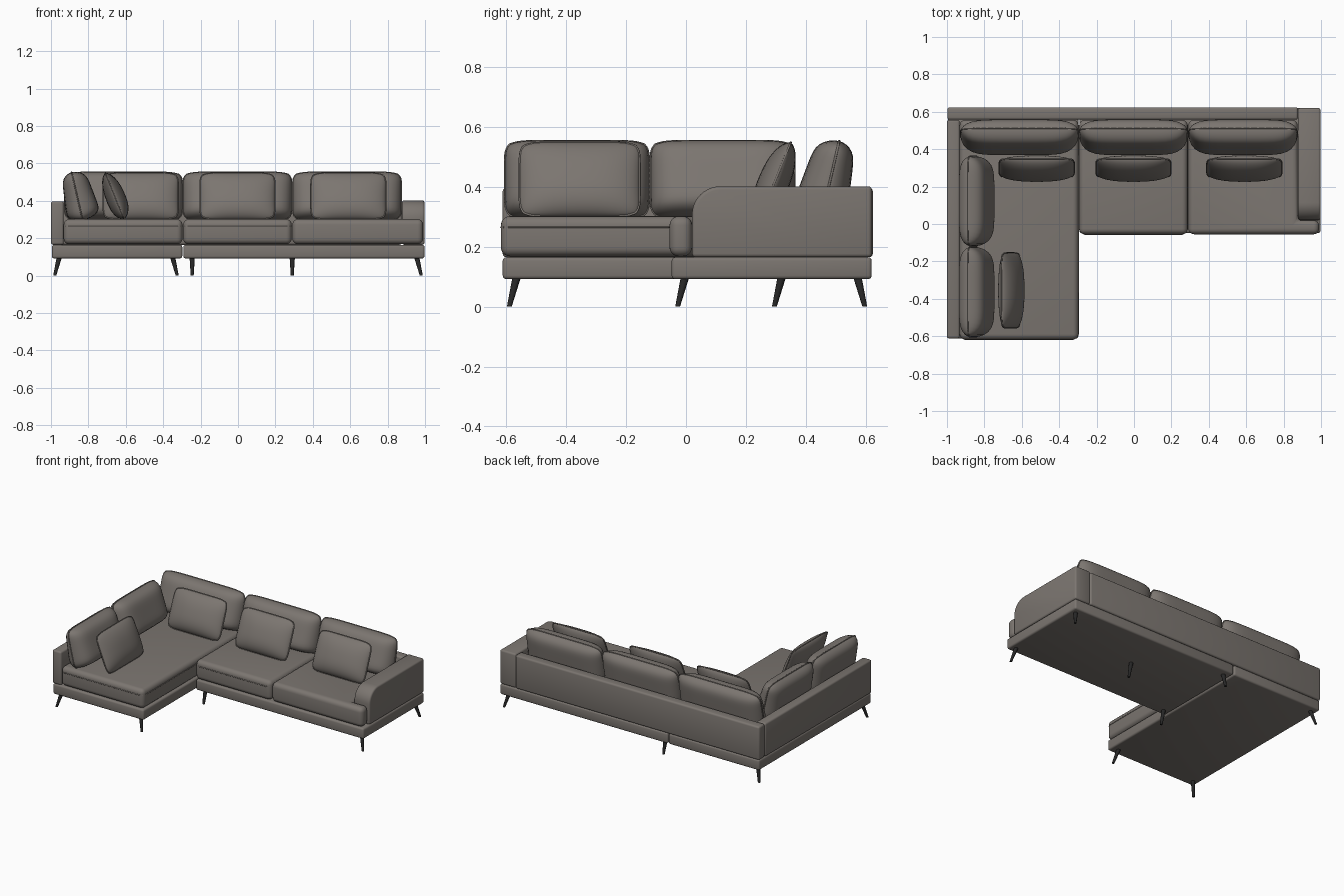
import bpy, bmesh, math
from mathutils import Matrix, Vector

if "Cube" in bpy.data.objects:
    bpy.data.objects.remove(bpy.data.objects["Cube"])


def material(name, color):
    m = bpy.data.materials.new(name)
    m.use_nodes = True
    m.diffuse_color = color
    bsdf = m.node_tree.nodes["Principled BSDF"]
    bsdf.inputs["Base Color"].default_value = color
    bsdf.inputs["Roughness"].default_value = 0.8
    return m


FABRIC = material("warm grey fabric", (0.2, 0.18, 0.163, 1))
METAL = material("black metal", (0.02, 0.02, 0.02, 1))


def finish(name, bm, mat, angle=50):
    bmesh.ops.recalc_face_normals(bm, faces=bm.faces)
    mesh = bpy.data.meshes.new(name)
    bm.to_mesh(mesh)
    bm.free()
    mesh.materials.append(mat)
    ob = bpy.data.objects.new(name, mesh)
    bpy.context.collection.objects.link(ob)
    bpy.ops.object.select_all(action="DESELECT")
    ob.select_set(True)
    bpy.context.view_layer.objects.active = ob
    bpy.ops.object.shade_smooth_by_angle(angle=math.radians(angle))
    return ob


def prism(name, pts, lo, hi, bevel, along_x=False, segments=3):
    """Extrude an outline along z (or x) and round its edges."""
    bm = bmesh.new()
    place = (lambda a, b, c: (c, a, b)) if along_x else (lambda a, b, c: (a, b, c))
    face = bm.faces.new([bm.verts.new(place(a, b, lo)) for a, b in pts])
    out = bmesh.ops.extrude_face_region(bm, geom=[face])
    verts = [g for g in out["geom"] if isinstance(g, bmesh.types.BMVert)]
    bmesh.ops.translate(bm, verts=verts, vec=place(0, 0, hi - lo))
    bmesh.ops.recalc_face_normals(bm, faces=bm.faces)
    sharp = [e for e in bm.edges if e.calc_face_angle(0) > 0.6]
    bmesh.ops.bevel(bm, geom=sharp, offset=bevel, segments=segments,
                    profile=0.5, affect="EDGES", clamp_overlap=True)
    return finish(name, bm, FABRIC)


def rect(x0, x1, y0, y1):
    return [(x0, y0), (x1, y0), (x1, y1), (x0, y1)]


def piping(name, points, radius):
    """Thin closed cord along a seam."""
    curve = bpy.data.curves.new(name, "CURVE")
    curve.dimensions = "3D"
    curve.bevel_depth = radius
    curve.bevel_resolution = 1
    spline = curve.splines.new("POLY")
    spline.points.add(len(points) - 1)
    for p, co in zip(spline.points, points):
        p.co = (*co, 1)
    spline.use_cyclic_u = True
    curve.materials.append(FABRIC)
    ob = bpy.data.objects.new(name, curve)
    bpy.context.collection.objects.link(ob)


def pillow(name, size, front, back, lean, turn, loc, sag=0.0, power=4, n=20):
    """Stuffed cushion facing -y before it is leaned and turned."""
    w, h = size
    move = (Matrix.Translation(loc) @ Matrix.Rotation(math.radians(turn), 4, "Z")
            @ Matrix.Rotation(math.radians(-lean), 4, "X"))

    def point(i, j, depth):
        # rows crowd towards the rim, where the curvature is strongest
        u, v = (math.sin((k / n - 0.5) * math.pi) for k in (i, j))
        fill = max(0, (1 - abs(u) ** power) * (1 - abs(v) ** power)) ** 0.6
        x = u * w / 2 * (1 - 0.07 * v ** 8)
        z = v * h / 2 * (1 - 0.09 * u ** 8)
        return move @ Vector((x, depth * fill * (1 - sag * v), z))

    bm = bmesh.new()
    for depth in (-front, back):
        grid = [[bm.verts.new(point(i, j, depth)) for j in range(n + 1)] for i in range(n + 1)]
        for i in range(n):
            for j in range(n):
                bm.faces.new((grid[i][j], grid[i + 1][j], grid[i + 1][j + 1], grid[i][j + 1]))
    bmesh.ops.remove_doubles(bm, verts=bm.verts, dist=0.0002)
    finish(name, bm, FABRIC, 75)
    rim = ([(i, 0) for i in range(n)] + [(n, j) for j in range(n)]
           + [(i, n) for i in range(n, 0, -1)] + [(0, j) for j in range(n, 0, -1)])
    piping(name + "_piping", [point(i, j, 0) for i, j in rim], 0.004)


# Plinth bases
prism("chaise_base", rect(-0.995, -0.298, -0.612, 0.62), 0.092, 0.165, 0.012)
prism("main_base", rect(-0.292, 0.997, -0.048, 0.62), 0.092, 0.165, 0.012)

# Back panel, low side wall and rounded arm
prism("back_panel", rect(-0.998, 0.876, 0.558, 0.624), 0.165, 0.397, 0.012)
prism("side_wall", rect(-1.0, -0.932, -0.612, 0.557), 0.165, 0.397, 0.012)
r = 0.095
arc = [(0.02 + r - r * math.cos(t), 0.402 - r + r * math.sin(t))
       for t in (k * math.pi / 20 for k in range(11))]
prism("arm", [(0.62, 0.402), (0.62, 0.165), (0.02, 0.165)] + arc, 0.876, 0.997, 0.012, True)

# Seat cushions with a seam cord; the last one wraps in front of the arm
seats = {
    "chaise_seat": rect(-0.932, -0.297, -0.618, 0.557),
    "middle_seat": rect(-0.293, 0.287, -0.055, 0.557),
    "end_seat": [(0.291, -0.055), (0.99, -0.055), (0.99, 0.02),
                 (0.875, 0.02), (0.875, 0.557), (0.291, 0.557)],
}
for name, outline in seats.items():
    prism(name, outline, 0.168, 0.302, 0.03, segments=5)
    xs, ys = [p[0] for p in outline], [p[1] for p in outline]
    x0, x1, y0, y1 = min(xs), max(xs), min(ys), max(ys)
    c = 0.03
    if name != "end_seat":
        loop = [(x0, y0 + c), (x0 + c / 3, y0 + c / 3), (x0 + c, y0), (x1 - c, y0),
                (x1 - c / 3, y0 + c / 3), (x1, y0 + c), (x1, y1 - c), (x0, y1 - c)]
        piping(name + "_seam", [(x, y, 0.265) for x, y in loop], 0.003)

# Back cushions along the back and down the chaise side
for name, x, w in (("corner", -0.612, 0.63), ("middle", -0.003, 0.58), ("end", 0.583, 0.58)):
    pillow(name + "_back_cushion", (w, 0.265), 0.09, 0.07, 13, 0, (x, 0.482, 0.424), 0.2, 6)
for name, y in (("rear", 0.122), ("front", -0.364)):
    pillow(name + "_side_cushion", (0.48, 0.265), 0.09, 0.07, 13, 90, (-0.86, y, 0.424), 0.2, 6)

# Loose throw pillows
for name, x in (("corner", -0.52), ("middle", -0.003), ("end", 0.59)):
    pillow(name + "_throw_pillow", (0.40, 0.265), 0.055, 0.05, 22, 0, (x, 0.3, 0.425), 0.1, 2.5)
pillow("chaise_throw_pillow", (0.40, 0.265), 0.055, 0.05, 22, 90, (-0.66, -0.355, 0.425), 0.1, 2.5)

# Splayed tapered legs: foot position and splay direction
legs = [(-0.98, -0.59, -1, -1), (-0.325, -0.59, 1, -1), (-0.98, 0.597, -1, 1),
        (-0.245, -0.028, 0, -1), (-0.245, 0.597, 0, 1), (0.98, -0.028, 1, -1),
        (0.98, 0.597, 1, 1), (0.29, 0.295, 0, -1)]
for k, (x, y, sx, sy) in enumerate(legs):
    bm = bmesh.new()
    bmesh.ops.create_cone(bm, cap_ends=True, segments=16, radius1=0.008,
                          radius2=0.014, depth=0.096)
    for v in bm.verts:
        t = v.co.z / 0.096 + 0.5
        v.co += Vector((x - sx * 0.024 * t, y - sy * 0.024 * t, 0.048))
    finish(f"leg_{k + 1}", bm, METAL)
